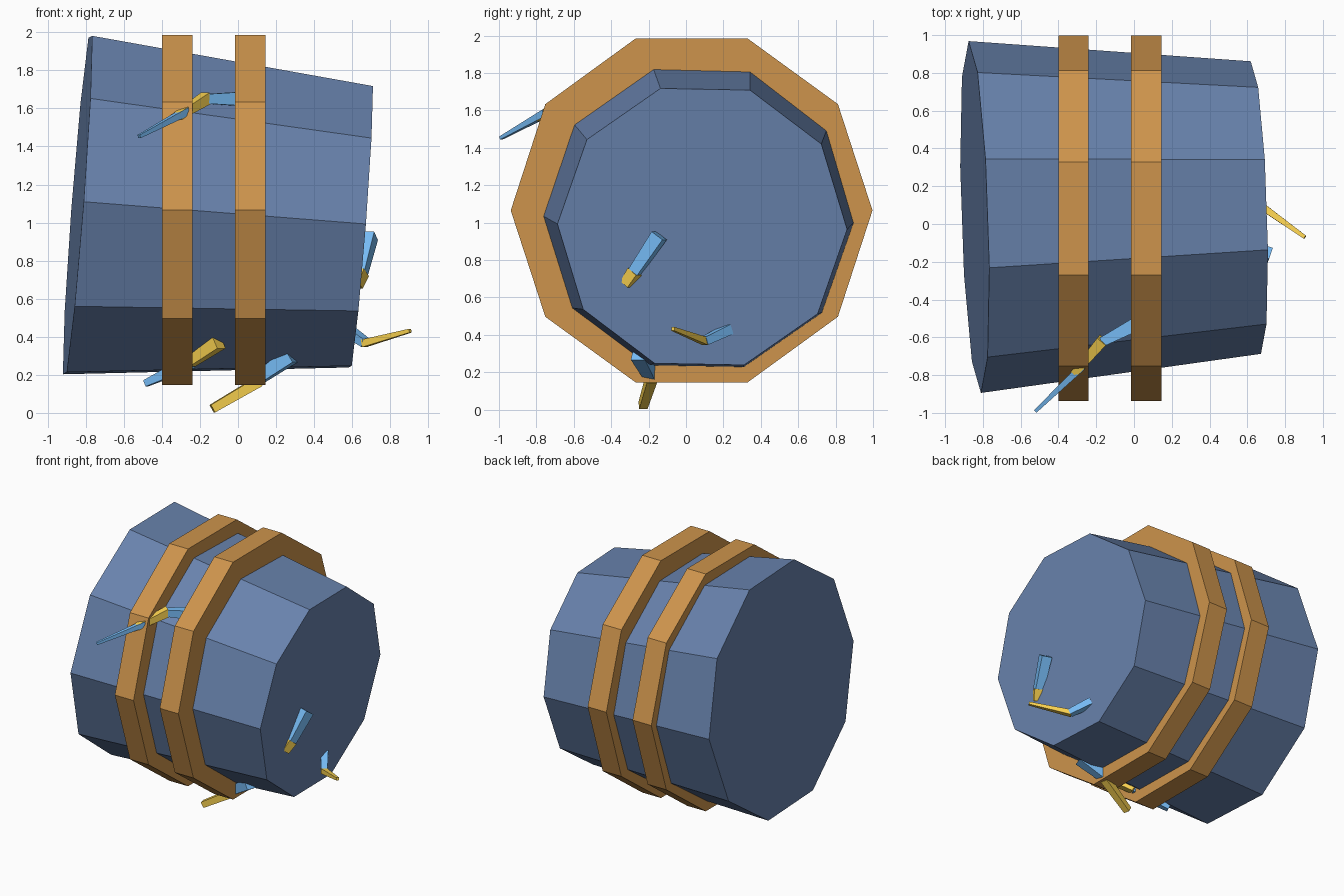
import bpy, bmesh, math
from mathutils import Vector

if "Cube" in bpy.data.objects:
    bpy.data.objects.remove(bpy.data.objects["Cube"])


def material(name, rgb):
    m = bpy.data.materials.new(name)
    m.diffuse_color = (*rgb, 1)
    m.use_nodes = True
    m.node_tree.nodes["Principled BSDF"].inputs["Base Color"].default_value = m.diffuse_color
    return m


BODY = material("slate_blue", (0.138, 0.223, 0.413))
HOOP = material("tan", (0.61, 0.296, 0.072))
BLUE = material("light_blue", (0.181, 0.497, 0.913))
GOLD = material("yellow", (0.956, 0.645, 0.08))


def prism(name, p0, p1, r0, r1, sides, start, mat):
    """Tapered prism from p0 to p1; 'start' points at the first corner."""
    p0, p1 = Vector(p0), Vector(p1)
    axis = (p1 - p0).normalized()
    u = Vector(start)
    u = (u - axis * u.dot(axis)).normalized()
    v = axis.cross(u)
    bm = bmesh.new()
    rings = []
    for p, r in ((p0, r0), (p1, r1)):
        rings.append([bm.verts.new(p + r * (math.cos(a) * u + math.sin(a) * v))
                      for a in (2 * math.pi * i / sides for i in range(sides))])
    a, b = rings
    for i in range(sides):
        j = (i + 1) % sides
        bm.faces.new((a[i], a[j], b[j], b[i]))
    bm.faces.new(a[::-1])
    bm.faces.new(b)
    bmesh.ops.recalc_face_normals(bm, faces=bm.faces)
    me = bpy.data.meshes.new(name)
    bm.to_mesh(me)
    bm.free()
    me.materials.append(mat)
    ob = bpy.data.objects.new(name, me)
    bpy.context.collection.objects.link(ob)
    return ob


def bar(name, p0, p1, w0, w1, mat):
    """Square tapered bar with level top edges."""
    d = (Vector(p1) - Vector(p0)).normalized()
    side = d.cross(Vector((0, 0, 1))).normalized()
    k = math.sqrt(0.5)
    return prism(name, p0, p1, w0 * k, w1 * k, 4, side + side.cross(d), mat)


# Tilted ten-sided tapering body
prism("barrel_body", (-0.843, 0.037, 1.092), (0.645, 0.087, 0.978),
      0.932, 0.775, 10, (0.075, -0.27, 0.893), BODY)

# Two upright hoops
for i, x in enumerate((-0.40, -0.015)):
    prism(f"hoop_{i + 1}", (x, 0.03, 1.065), (x + 0.16, 0.03, 1.065),
          0.967, 0.967, 10, (0, 1, 0), HOOP)

# Front upper spike
bar("front_spike_base", (0.03, -0.52, 1.65), (-0.17, -0.625, 1.65), 0.075, 0.05, BLUE)
bar("front_spike_joint", (-0.165, -0.615, 1.655), (-0.315, -0.79, 1.56), 0.06, 0.04, GOLD)
bar("front_spike_tip", (-0.27, -0.75, 1.585), (-0.52, -0.99, 1.452), 0.04, 0.018, BLUE)

# Lower front spike
bar("lower_spike_end", (-0.25, -0.30, 0.265), (-0.10, -0.42, 0.37), 0.05, 0.07, GOLD)
bar("lower_spike_base", (-0.25, -0.30, 0.265), (-0.485, -0.20, 0.155), 0.07, 0.035, BLUE)

# Underside spike
bar("under_spike_base", (0.28, -0.25, 0.30), (0.10, -0.185, 0.175), 0.08, 0.06, BLUE)
bar("under_spike_end", (0.11, -0.185, 0.165), (-0.135, -0.23, 0.022), 0.055, 0.045, GOLD)

# Right cap, upper spike
bar("cap_upper_base", (0.69, -0.143, 0.93), (0.645, -0.275, 0.735), 0.075, 0.06, BLUE)
bar("cap_upper_end", (0.647, -0.273, 0.738), (0.62, -0.318, 0.67), 0.065, 0.055, GOLD)

# Right cap, lower spike
bar("cap_lower_base", (0.58, 0.23, 0.43), (0.67, 0.10, 0.368), 0.055, 0.045, BLUE)
bar("cap_lower_end", (0.66, 0.105, 0.365), (0.905, -0.07, 0.432), 0.04, 0.02, GOLD)
